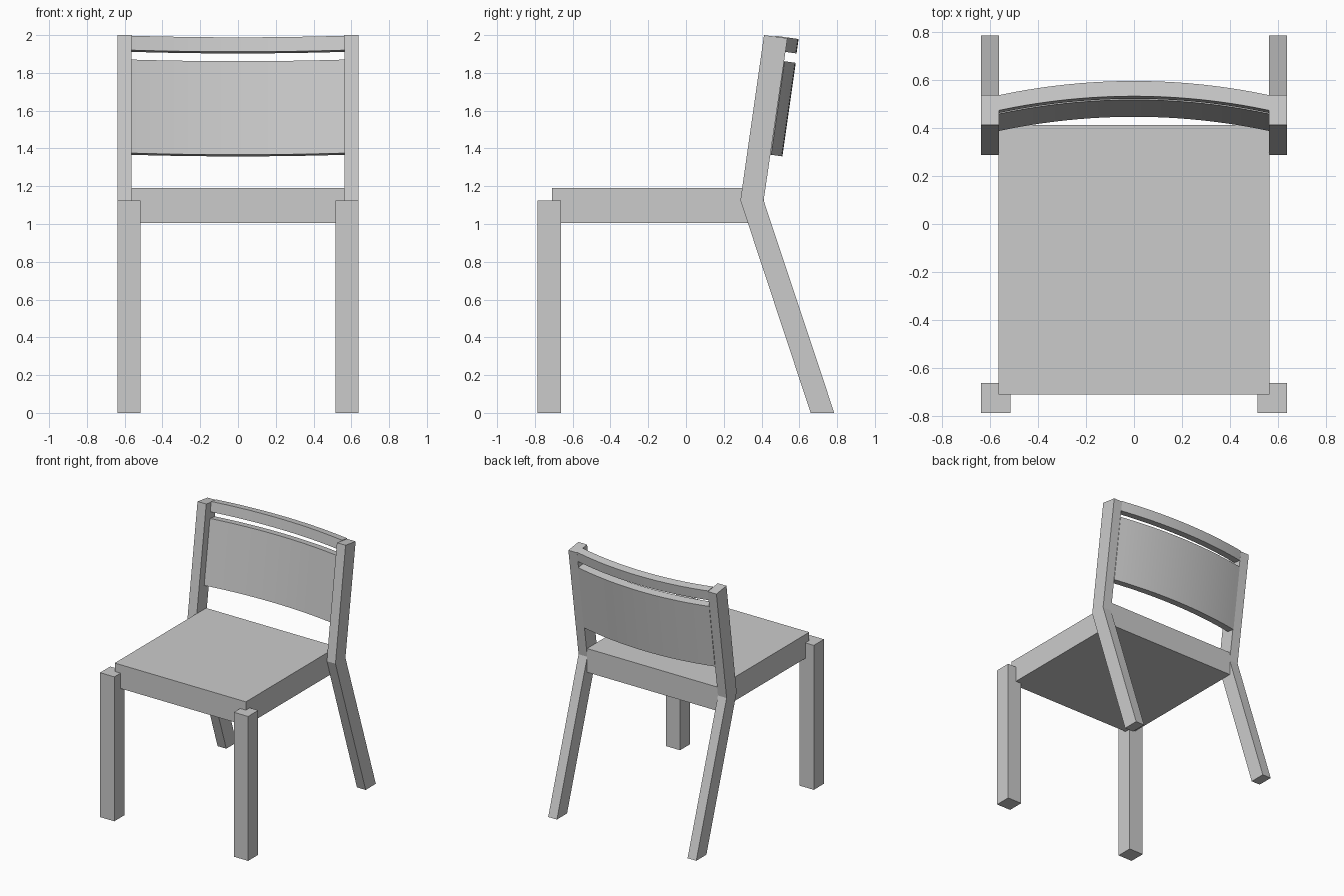
import bpy
import bmesh
import math
from mathutils import Vector

if "Cube" in bpy.data.objects:
    bpy.data.objects.remove(bpy.data.objects["Cube"])

# Single grey finish
grey = bpy.data.materials.new("grey finish")
grey.diffuse_color = (0.6, 0.6, 0.6, 1.0)
grey.use_nodes = True
grey.node_tree.nodes["Principled BSDF"].inputs["Base Color"].default_value = grey.diffuse_color


def make_object(name, bm):
    bmesh.ops.recalc_face_normals(bm, faces=bm.faces)
    mesh = bpy.data.meshes.new(name)
    bm.to_mesh(mesh)
    bm.free()
    mesh.materials.append(grey)
    obj = bpy.data.objects.new(name, mesh)
    bpy.context.collection.objects.link(obj)
    return obj


def box(name, lo, hi):
    bm = bmesh.new()
    bmesh.ops.create_cube(bm, size=1)
    for v in bm.verts:
        v.co = [a + (c + 0.5) * (b - a) for a, b, c in zip(lo, hi, v.co)]
    return make_object(name, bm)


def loft(name, rings):
    """Skin a list of matching cross-sections and cap both ends."""
    bm = bmesh.new()
    loops = [[bm.verts.new(p) for p in ring] for ring in rings]
    for a, b in zip(loops, loops[1:]):
        for i in range(len(a)):
            j = (i + 1) % len(a)
            bm.faces.new((a[i], a[j], b[j], b[i]))
    bm.faces.new(loops[0])
    bm.faces.new(loops[-1])
    return make_object(name, bm)


# Seat block
box("seat", (-0.565, -0.71, 1.005), (0.565, 0.413, 1.19))

# Front legs, and rear legs that bend into the back posts
for side, s in (("left", -1), ("right", 1)):
    x0, x1 = sorted((s * 0.515, s * 0.638))
    box("front_leg_" + side, (x0, -0.787, 0), (x1, -0.662, 1.125))
    sections = [(0.66, 0.785, 0, 0), (0.288, 0.411, 1.125, 1.125),
                (0.413, 0.537, 2.0, 1.983)]
    rings = [[(s * 0.563, front, zf), (s * 0.638, front, zf),
              (s * 0.638, rear, zr), (s * 0.563, rear, zr)]
             for front, rear, zf, zr in sections]
    loft("rear_leg_" + side, rings)

# Curved slats, leaning with the posts and bowed backwards
TILT = math.atan2(0.125, 0.875)
UP = Vector((0, math.sin(TILT), math.cos(TILT)))
BACK = Vector((0, math.cos(TILT), -math.sin(TILT)))
HALF, BOW, THICK, SEGMENTS = 0.565, 0.06, 0.064, 20


def slat(name, y, z, height):
    radius = (HALF ** 2 + BOW ** 2) / (2 * BOW)
    sweep = math.asin(HALF / radius)
    rings = []
    for i in range(SEGMENTS + 1):
        a = sweep * (2 * i / SEGMENTS - 1)
        p = Vector((radius * math.sin(a), y, z))
        p -= BACK * radius * (1 - math.cos(a))
        rings.append([p, p + BACK * THICK,
                      p + BACK * THICK + UP * height, p + UP * height])
    obj = loft(name, rings)
    bpy.ops.object.select_all(action='DESELECT')
    obj.select_set(True)
    bpy.context.view_layer.objects.active = obj
    bpy.ops.object.shade_smooth_by_angle(angle=math.radians(30))


slat("back_panel", 0.447, 1.367, 0.5)
slat("top_rail", 0.522, 1.912, 0.077)
